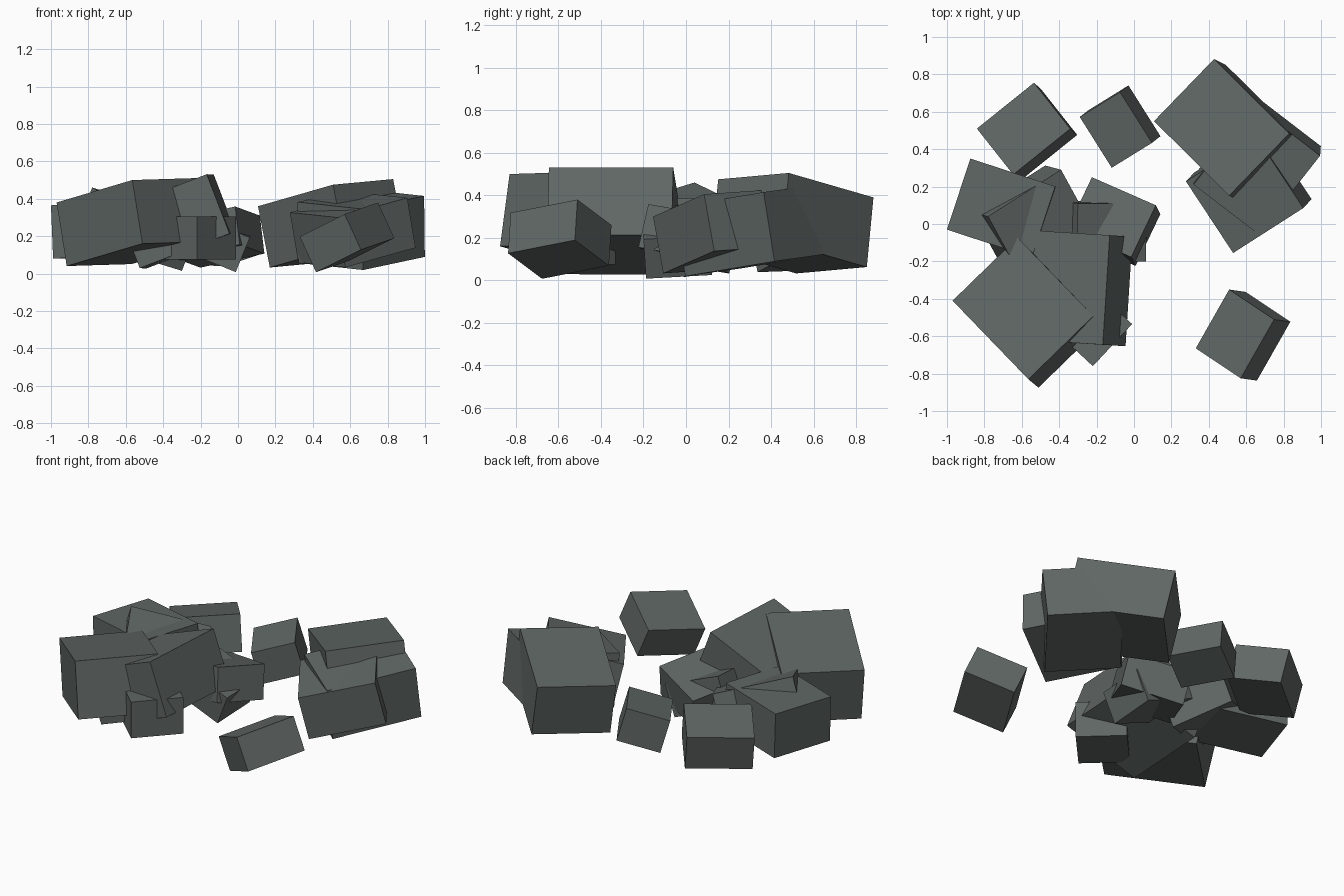
import bpy, bmesh
from mathutils import Vector

if "Cube" in bpy.data.objects:
    bpy.data.objects.remove(bpy.data.objects["Cube"])

stone = bpy.data.materials.new("dark_grey_stone")
stone.diffuse_color = (0.115, 0.135, 0.127, 1)
stone.use_nodes = True
stone.node_tree.nodes["Principled BSDF"].inputs["Base Color"].default_value = stone.diffuse_color


def block(name, corner, u, v, h):
    """Tilted box: a top corner, its two top edges and the depth below them."""
    c, u, v = Vector(corner), Vector(u), Vector(v)
    length = v.length
    v = (v - u * (v.dot(u) / u.dot(u))).normalized() * length  # square it up
    w = u.cross(v).normalized() * h
    if w.z > 0:
        w = -w
    bm = bmesh.new()
    bmesh.ops.create_cube(bm, size=1)
    for p in bm.verts:
        a, b, d = p.co + Vector((0.5, 0.5, 0.5))
        p.co = c + u * a + v * b + w * d
    bmesh.ops.recalc_face_normals(bm, faces=bm.faces)
    mesh = bpy.data.meshes.new(name)
    bm.to_mesh(mesh)
    bm.free()
    mesh.materials.append(stone)
    bpy.context.collection.objects.link(bpy.data.objects.new(name, mesh))


# front left cluster
block("front_left_boulder", (-.97, -.41, .38), (.405, -.42, .12), (.345, .34, .01), .347)
block("leaning_slab", (-.13, -.06, .53), (-.48, .03, -.185), (-.04, -.585, 0), .34)
block("front_small_rock", (-.22, -.76, .305), (.21, .225, 0), (-.215, .205, 0), .23)

# left and centre cluster
block("left_boulder", (-1.0, -.03, .365), (.125, .38, 0), (.455, -.145, .02), .285)
block("left_tilted_rock", (-.78, .04, .46), (.39, .25, -.12), (.22, -.286, -.11), .245)
block("centre_rock", (-.225, .25, .235), (.342, -.15, .075), (-.125, -.28, .05), .21)
block("centre_tilted_rock", (-.30, .11, .36), (.37, 0, -.15), (0, -.31, -.02), .20)

# loose rocks at the back and front right
block("back_left_rock", (-.84, .51, .265), (.305, .245, .015), (.195, -.245, .07), .225)
block("back_rock", (-.29, .572, .25), (.215, .133, .072), (.17, -.272, -.01), .21)
block("front_right_rock", (.33, -.665, .198), (.24, -.16, .12), (.185, .31, .065), .21)

# back right cluster
block("back_right_boulder", (.107, .55, .36), (.321, .332, .03), (.40, -.40, .115), .335)
block("right_boulder", (.995, .365, .415), (-.33, -.42, -.07), (-.335, .28, .04), .33)
block("right_lower_rock", (.53, -.155, .30), (.375, .24, .105), (-.24, .39, .03), .275)
